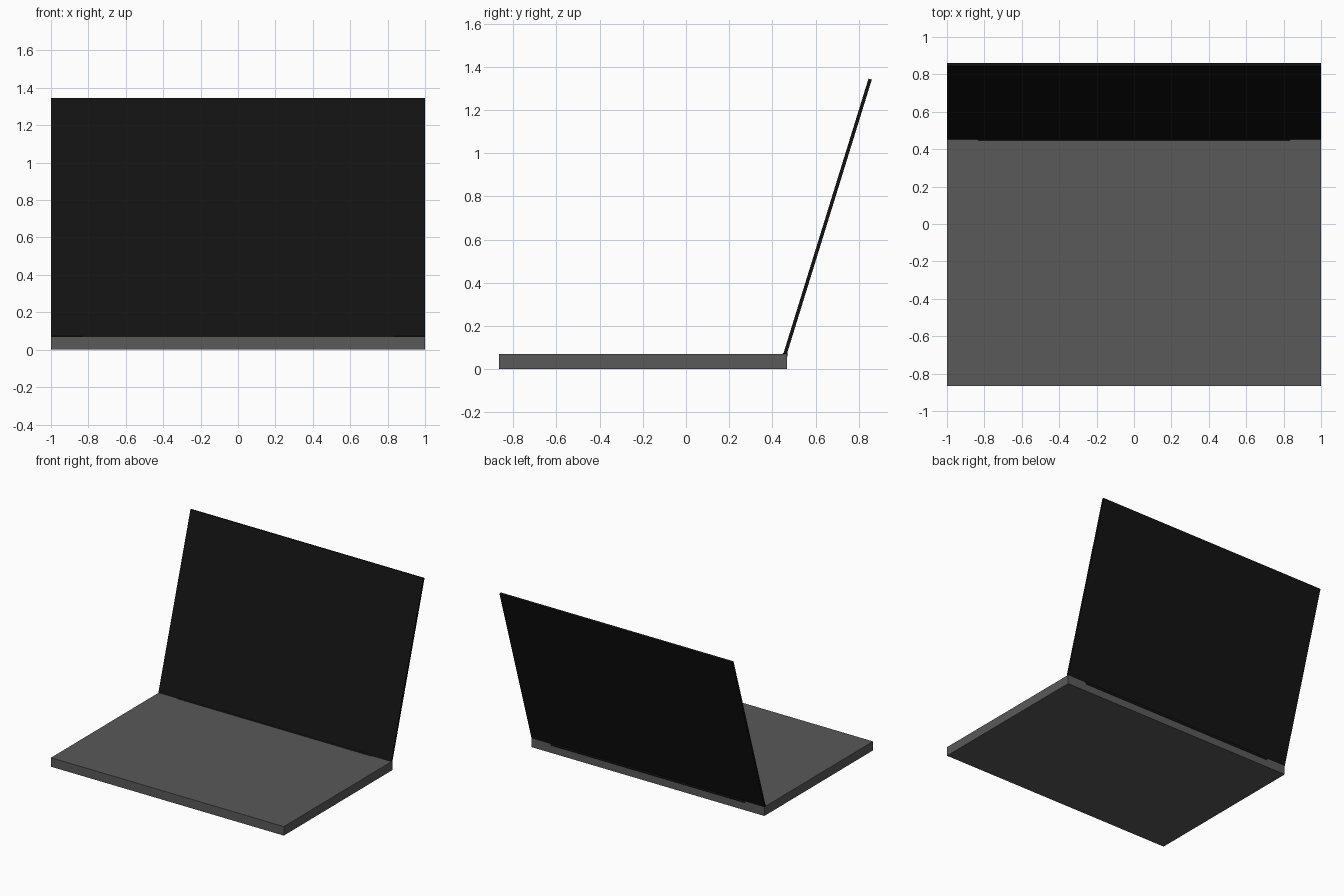
import bpy, math
from mathutils import Matrix, Vector

if "Cube" in bpy.data.objects:
    bpy.data.objects.remove(bpy.data.objects["Cube"])


def material(name, v):
    m = bpy.data.materials.new(name)
    m.diffuse_color = (v, v, v, 1)
    m.use_nodes = True
    m.node_tree.nodes["Principled BSDF"].inputs["Base Color"].default_value = m.diffuse_color
    return m


def box(name, size, centre, mat, pivot=(0, 0, 0), tilt=0.0):
    """Box whose centre is given relative to a pivot, tilted about x."""
    bpy.ops.mesh.primitive_cube_add(size=1)
    ob = bpy.context.object
    ob.name = name
    ob.data.transform(Matrix.Translation(Vector(pivot))
                      @ Matrix.Rotation(tilt, 4, 'X')
                      @ Matrix.Translation(Vector(centre))
                      @ Matrix.Diagonal((*size, 1)))
    ob.data.materials.append(mat)
    return ob


grey = material("dark_grey", 0.1)
black = material("black", 0.006)

WIDTH, DEPTH, THICK = 2.0, 1.333, 0.07
BACK = 0.467
LID = 0.016
HINGE_Y = 0.459

# Keyboard base
box("base", (WIDTH, DEPTH, THICK), (0, BACK - DEPTH / 2, THICK / 2), grey)

# Screen lid, leaning back from the rear edge
box("screen_lid", (WIDTH, LID, DEPTH), (0, 0, DEPTH / 2), black,
    pivot=(0, HINGE_Y, THICK), tilt=-math.radians(17.2))

# Hinge bar, sunk into the rear edge of the base
bpy.ops.mesh.primitive_cylinder_add(vertices=24, radius=0.0125, depth=1.67,
                                    location=(0, HINGE_Y, 0.066),
                                    rotation=(0, math.pi / 2, 0))
hinge = bpy.context.object
hinge.name = "hinge_bar"
hinge.data.materials.append(black)
bpy.ops.object.shade_smooth_by_angle(angle=math.radians(40))
